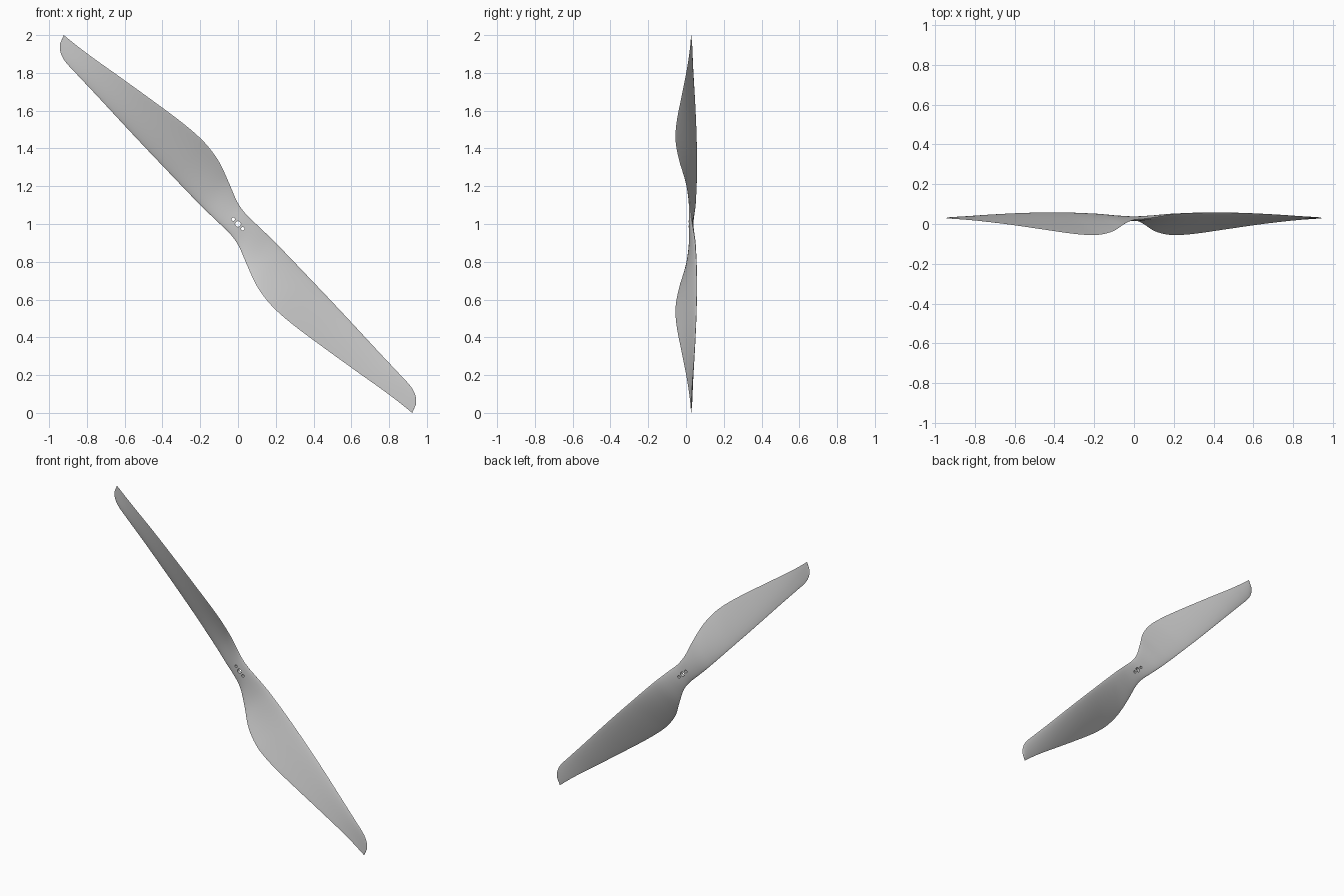
import bpy, bmesh
from math import sin, cos, pi, sqrt
from mathutils import Vector

if "Cube" in bpy.data.objects:
    bpy.data.objects.remove(bpy.data.objects["Cube"])

HUB_Z, R = 1.0, sqrt(0.5)

# Blade stations: span, lower edge, upper edge, lower edge depth, upper edge depth, thickness
STATIONS = [
    (0.00, -0.066, 0.066, 0.026, 0.026, 0.024),
    (0.08, -0.078, 0.068, 0.021, 0.034, 0.023),
    (0.19, -0.121, 0.070, 0.000, 0.047, 0.021),
    (0.30, -0.161, 0.069, -0.033, 0.053, 0.020),
    (0.39, -0.177, 0.067, -0.050, 0.056, 0.019),
    (0.47, -0.180, 0.065, -0.056, 0.057, 0.018),
    (0.60, -0.169, 0.062, -0.049, 0.057, 0.017),
    (0.79, -0.141, 0.056, -0.027, 0.053, 0.015),
    (1.00, -0.107, 0.048, -0.002, 0.045, 0.012),
    (1.16, -0.080, 0.043, 0.014, 0.037, 0.009),
    (1.25, -0.067, 0.039, 0.021, 0.033, 0.007),
    (1.30, -0.061, 0.025, 0.024, 0.031, 0.006),
    (1.339, -0.057, -0.007, 0.026, 0.029, 0.004),
    (1.359, -0.055, -0.054, 0.027, 0.027, 0.001),
]
# The second blade is the first one turned half a revolution
KEYS = [(-s, -hi, -lo, yhi, ylo, th) for s, lo, hi, ylo, yhi, th in STATIONS[:0:-1]] + STATIONS
SPAN = STATIONS[-1][0]


def station(s):
    """Smooth (cubic Hermite) interpolation of the station table."""
    i = max(0, min(len(KEYS) - 2, sum(k[0] <= s for k in KEYS) - 1))
    a, b = KEYS[i], KEYS[i + 1]
    p, n = KEYS[max(i - 1, 0)], KEYS[min(i + 2, len(KEYS) - 1)]
    h = b[0] - a[0]
    t = (s - a[0]) / h
    out = []
    for c in range(1, 6):
        ma = (b[c] - p[c]) / (b[0] - p[0]) * h
        mb = (n[c] - a[c]) / (n[0] - a[0]) * h
        out.append((2*t**3 - 3*t**2 + 1) * a[c] + (t**3 - 2*t**2 + t) * ma
                   + (3*t**2 - 2*t**3) * b[c] + (t**3 - t**2) * mb)
    return out


def place(s, t, y):
    """Span / chord / depth coordinates to the diagonal world position."""
    return Vector(((s + t) * R, y, HUB_Z + (t - s) * R))


def section(s, n=20):
    """Closed cambered airfoil ring, thicker towards the leading edge."""
    lo, hi, ylo, yhi, th = station(s)
    lead = 0.4 * max(-1, min(1, s / 0.3))
    camber = 0.03 * (hi - lo) * min(1, abs(s) / 0.3)
    ring = []
    for k in range(2 * n):
        c = (1 - cos(pi * k / n)) / 2
        side = 1 if k <= n else -1
        bump = max(0, 4 * c * (1 - c))
        y = ylo + (yhi - ylo) * c + camber * bump
        y += side * th / 2 * bump**0.6 * (1 + lead * (2 * c - 1))
        ring.append(place(s, lo + (hi - lo) * c, y))
    return ring


# Both blades and hub: one continuous loft
bm = bmesh.new()
STEPS = 160
rings = [[bm.verts.new(p) for p in section(SPAN * sin(pi * (i / STEPS - 0.5)))]
         for i in range(STEPS + 1)]
for a, b in zip(rings, rings[1:]):
    for k in range(len(a)):
        j = (k + 1) % len(a)
        bm.faces.new((a[k], a[j], b[j], b[k]))
bm.faces.new(rings[0])
bm.faces.new(rings[-1])
bmesh.ops.recalc_face_normals(bm, faces=bm.faces)
mesh = bpy.data.meshes.new("propeller")
bm.to_mesh(mesh)
bm.free()
propeller = bpy.data.objects.new("propeller", mesh)
bpy.context.collection.objects.link(propeller)

# Shaft hole and two screw holes through the hub
for s, radius in ((0, 0.015), (-0.036, 0.009), (0.036, 0.009)):
    bpy.ops.mesh.primitive_cylinder_add(vertices=24, radius=radius, depth=0.3,
                                        location=place(s, 0, 0.026), rotation=(pi / 2, 0, 0))
    cutter = bpy.context.object
    cutter.name = "hole_cutter"
    cutter.hide_render = True
    mod = propeller.modifiers.new("hole", 'BOOLEAN')
    mod.operation, mod.solver, mod.object = 'DIFFERENCE', 'EXACT', cutter
    bpy.context.view_layer.objects.active = propeller
    bpy.ops.object.modifier_apply(modifier=mod.name)
    bpy.data.objects.remove(cutter)

# Smooth surface, crisp edges
bpy.ops.object.select_all(action='DESELECT')
propeller.select_set(True)
bpy.context.view_layer.objects.active = propeller
bpy.ops.object.shade_smooth_by_angle(angle=pi / 5)
